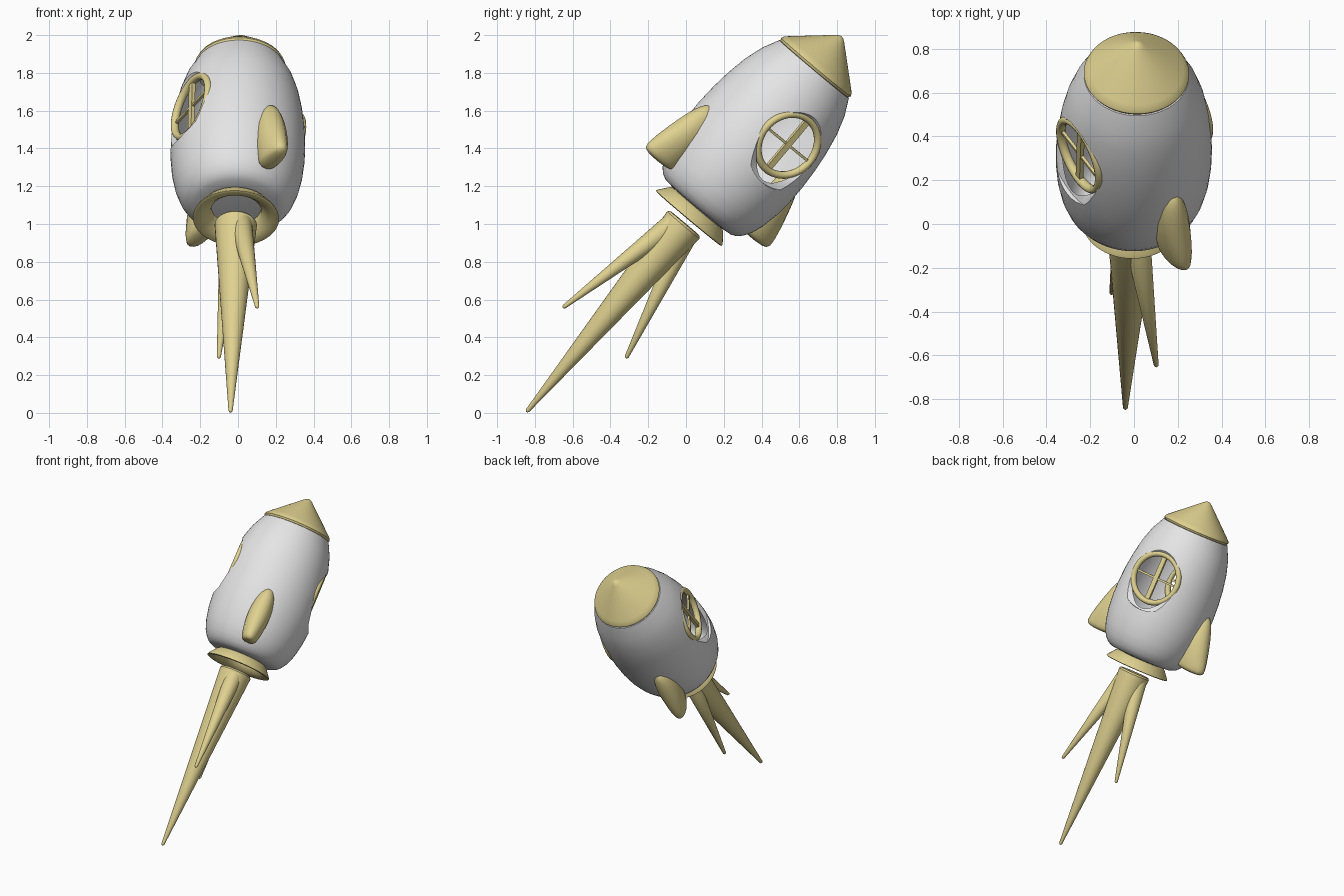
import bpy, bmesh, math
from mathutils import Matrix, Vector

if "Cube" in bpy.data.objects:
    bpy.data.objects.remove(bpy.data.objects["Cube"], do_unlink=True)


def material(name, rgb):
    m = bpy.data.materials.new(name)
    m.use_nodes = True
    m.diffuse_color = (*rgb, 1)
    m.node_tree.nodes["Principled BSDF"].inputs["Base Color"].default_value = (*rgb, 1)
    return m


GREY = material("light grey", (0.78, 0.78, 0.78))
GOLD = material("pale gold", (0.74, 0.64, 0.28))

# The rocket is built upright on its own axis, then rolled and tilted into flight
FLIGHT = (Matrix.Translation((-0.028, -0.498, 0.418))
          @ Matrix.Rotation(math.radians(1.6), 4, 'Y')
          @ Matrix.Rotation(math.radians(-40), 4, 'X')
          @ Matrix.Rotation(math.radians(30), 4, 'Z'))


def finish(name, bm, mat, local=Matrix()):
    bmesh.ops.recalc_face_normals(bm, faces=bm.faces[:])
    me = bpy.data.meshes.new(name)
    bm.to_mesh(me)
    bm.free()
    me.materials.append(mat)
    ob = bpy.data.objects.new(name, me)
    bpy.context.collection.objects.link(ob)
    ob.matrix_world = FLIGHT @ local
    return ob


def activate(ob):
    bpy.ops.object.select_all(action='DESELECT')
    ob.select_set(True)
    bpy.context.view_layer.objects.active = ob


def smooth(ob, angle=40):
    activate(ob)
    bpy.ops.object.shade_smooth_by_angle(angle=math.radians(angle))


def lathe(name, profile, mat, local=Matrix(), closed=False, steps=64):
    bm = bmesh.new()
    pts = [bm.verts.new((r, 0, z)) for r, z in profile]
    edges = [bm.edges.new(p) for p in zip(pts, pts[1:])]
    if closed:
        edges.append(bm.edges.new((pts[-1], pts[0])))
    bmesh.ops.spin(bm, geom=pts + edges, cent=(0, 0, 0), axis=(0, 0, 1),
                   angle=2 * math.pi, steps=steps)
    bmesh.ops.remove_doubles(bm, verts=bm.verts[:], dist=0.0001)
    return finish(name, bm, mat, local)


# Hull: hollow egg shape
hull = lathe("hull", [(0, .87), (.17, .87), (.225, .876), (.255, .89), (.28, .915),
                      (.305, .955), (.328, 1.02), (.346, 1.11), (.355, 1.21),
                      (.356, 1.31), (.35, 1.42), (.337, 1.53), (.316, 1.64),
                      (.285, 1.74), (.24, 1.83), (0, 1.84)], GREY)
shell = hull.modifiers.new("shell", 'SOLIDIFY')
shell.thickness = 0.025
shell.offset = -1
activate(hull)
bpy.ops.object.modifier_apply(modifier="shell")

# Round windows on opposite sides, each with a flared opening, ring and cross bars
WINDOW_HEIGHT, WINDOW_OUT = 1.44, 0.29
for side, label in ((1, "left"), (-1, "right")):
    face_out = (Matrix.Translation((0, 0, WINDOW_HEIGHT))
                @ Matrix.Rotation(side * math.pi / 2, 4, 'Y'))
    cutter = lathe("opening_cutter", [(0, .12), (.172, .12), (.172, .285), (.181, .302),
                                      (.2, .318), (.24, .335), (.24, .5), (0, .5)],
                   GREY, face_out)
    cutter.hide_render = True
    cut = hull.modifiers.new("opening", 'BOOLEAN')
    cut.operation = 'DIFFERENCE'
    cut.solver = 'EXACT'
    cut.object = cutter
    activate(hull)
    bpy.ops.object.modifier_apply(modifier="opening")
    bpy.data.objects.remove(cutter, do_unlink=True)

    tube = [(.172 + .02 * math.cos(a), WINDOW_OUT + .022 * math.sin(a))
            for a in (2 * math.pi * i / 12 for i in range(12))]
    smooth(lathe(label + "_window_ring", tube, GOLD, face_out, closed=True, steps=48))

    bm = bmesh.new()
    for size in ((.34, .034, .02), (.014, .34, .014)):
        bmesh.ops.create_cube(bm, size=1, matrix=Matrix.Translation((0, 0, WINDOW_OUT))
                              @ Matrix.Diagonal((*size, 1)))
    finish(label + "_window_bars", bm, GOLD, face_out)
smooth(hull, 35)

# Nose cone with a rounded rim
smooth(lathe("nose_cone", [(0, 1.825), (.215, 1.825), (.234, 1.832), (.241, 1.845),
                           (.234, 1.86), (.215, 1.878), (.03, 2.042), (.015, 2.053),
                           (0, 2.057)], GOLD))

# Flared skirt under the hull, open below
smooth(lathe("engine_skirt", [(.165, .875), (.185, .86), (.224, .81), (.228, .8),
                              (.218, .796), (.175, .81), (.135, .845), (.13, .875)],
             GOLD, closed=True))

# Two rounded fins, lofted from boxes: height, inner, outer, half thickness
FIN = [(1.345, .27, .365, .035), (1.25, .25, .415, .088), (1.1, .25, .465, .1),
       (.965, .25, .505, .075), (.925, .27, .49, .055)]
for turn, label in ((0, "back"), (math.pi, "front")):
    bm = bmesh.new()
    rings = [[bm.verts.new(p) for p in ((-t, a, z), (t, a, z), (t * .75, b, z), (-t * .75, b, z))]
             for z, a, b, t in FIN]
    for low, high in zip(rings, rings[1:]):
        for i in range(4):
            j = (i + 1) % 4
            bm.faces.new((low[i], low[j], high[j], high[i]))
    bm.faces.new(rings[0])
    bm.faces.new(rings[-1])
    fin = finish(label + "_fin", bm, GOLD, Matrix.Rotation(turn, 4, 'Z'))
    fin.modifiers.new("round", 'SUBSURF').levels = 2
    fin.modifiers["round"].render_levels = 2
    activate(fin)
    bpy.ops.object.modifier_apply(modifier="round")
    smooth(fin, 60)


# Exhaust flames: one long central spike and two shorter ones splaying out
def flame(name, start, tip, radius):
    start, tip = Vector(start), Vector(tip)
    along = tip - start
    n = along.length
    place = Matrix.Translation(start) @ along.to_track_quat('Z', 'Y').to_matrix().to_4x4()
    smooth(lathe(name, [(0, 0), (radius * .92, 0), (radius, .012), (.011, n - .01),
                        (.006, n - .002), (0, n)], GOLD, place, steps=32))


flame("main_flame", (0, 0, .765), (0, 0, -.54), .112)
flame("front_flame", (0, -.045, .75), (.005, -.245, .01), .062)
flame("back_flame", (0, .045, .75), (.05, .228, .015), .062)
